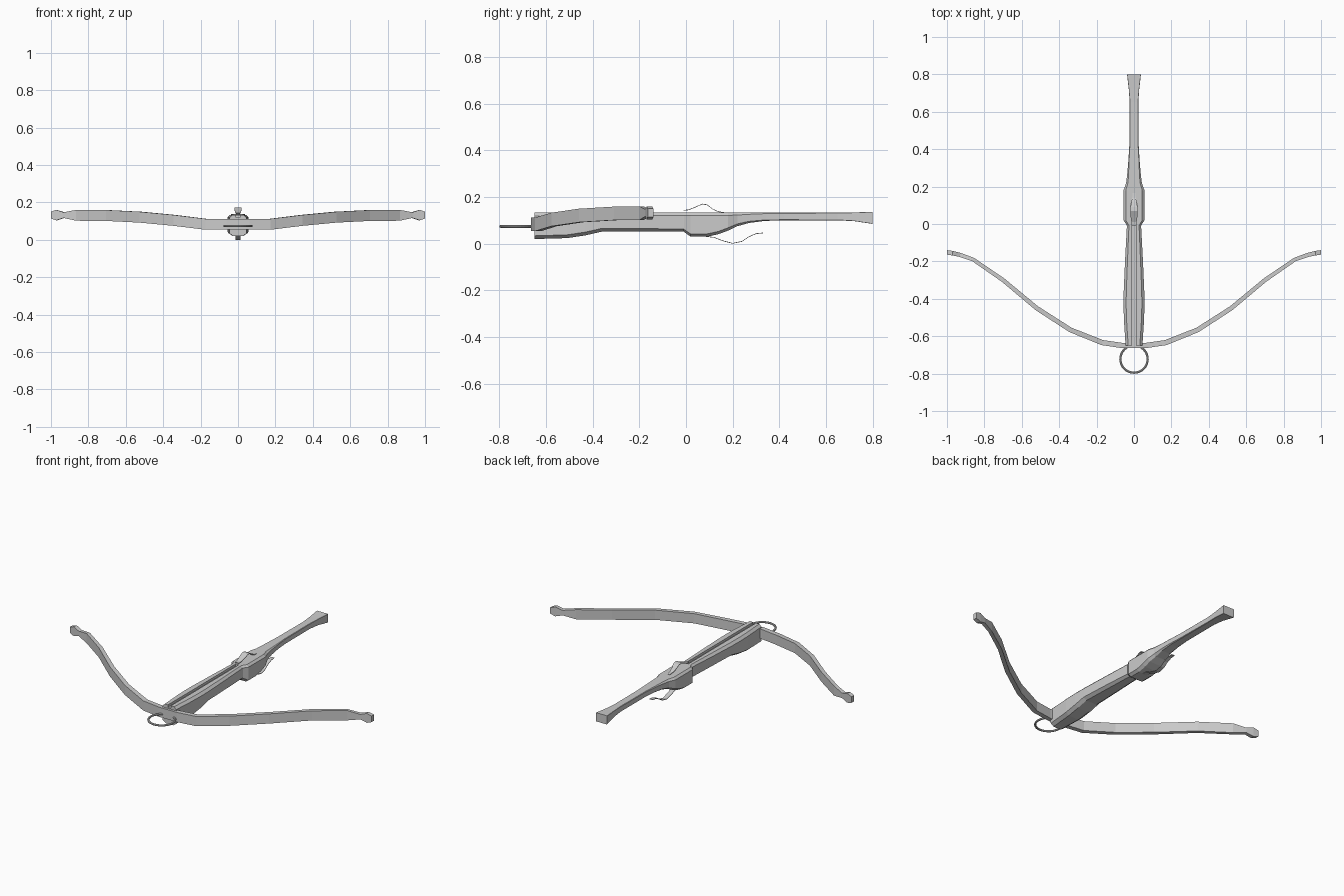
import bpy, bmesh, math
from mathutils import Vector


def finish(name, bm):
    bmesh.ops.remove_doubles(bm, verts=bm.verts, dist=1e-5)
    bmesh.ops.recalc_face_normals(bm, faces=bm.faces)
    me = bpy.data.meshes.new(name)
    bm.to_mesh(me)
    bm.free()
    ob = bpy.data.objects.new(name, me)
    bpy.context.collection.objects.link(ob)
    return ob


def loft(name, sections):
    bm = bmesh.new()
    rings = [[bm.verts.new(p) for p in s] for s in sections]
    n = len(rings[0])
    for a, b in zip(rings, rings[1:]):
        for i in range(n):
            j = (i + 1) % n
            bm.faces.new((a[i], a[j], b[j], b[i]))
    bm.faces.new(rings[0])
    bm.faces.new(rings[-1])
    return finish(name, bm)


# Stock: y, half width, bottom, top, chamfer, groove depth
STOCK = [
    (-0.65, .045, .020, .133, .014, .014), (-0.51, .054, .024, .133, .014, .014),
    (-0.43, .056, .036, .133, .014, .014), (-0.36, .055, .052, .133, .014, .014),
    (-0.20, .048, .052, .133, .013, .014), (-0.01, .038, .052, .133, .011, .014),
    (-0.008, .038, .050, .133, .011, 0), (0.02, .056, .030, .133, .012, 0),
    (0.09, .056, .030, .133, .012, 0), (0.14, .056, .041, .133, .012, 0),
    (0.18, .056, .056, .133, .012, 0), (0.22, .042, .075, .133, .010, 0),
    (0.27, .036, .089, .133, .007, 0), (0.34, .030, .098, .133, .004, 0),
    (0.42, .025, .100, .133, .003, 0), (0.65, .023, .100, .133, .002, 0),
    (0.72, .028, .097, .134, .001, 0), (0.80, .037, .085, .137, .001, 0)]


def stock_section(y, w, b, t, c, g):
    half = [(.010, t - g), (.010, t), (w - c, t), (w, t - c), (w, b + c), (w - c * 1.4, b)]
    pts = half + [(-x, z) for x, z in reversed(half)]
    return [(x, y, z) for x, z in pts]


loft("stock", [stock_section(*s) for s in STOCK])

# Bow: x, y, centre z, half height, half thickness for one arm
ARM = [
    (0.06, -.650, .083, .029, .014), (0.17, -.634, .083, .029, .014),
    (0.34, -.566, .104, .029, .013), (0.52, -.450, .121, .029, .012),
    (0.70, -.300, .130, .029, .011), (0.86, -.190, .131, .029, .010),
    (0.93, -.165, .132, .015, .011), (0.97, -.156, .132, .028, .012),
    (1.00, -.152, .132, .018, .012)]
PATH = [(-x, *r) for x, *r in reversed(ARM)] + ARM
bow = []
for i, (x, y, z, h, t) in enumerate(PATH):
    p, q = PATH[max(i - 1, 0)], PATH[min(i + 1, len(PATH) - 1)]
    d = Vector((q[0] - p[0], q[1] - p[1], 0)).normalized()
    n = Vector((-d.y, d.x, 0)) * t
    if abs(x) > .99:
        n = Vector((0, t, 0))
    c, up = Vector((x, y, z)), Vector((0, 0, h))
    bow.append([c - n - up, c + n - up, c + n + up, c - n + up])
loft("bow_limbs", bow)

# Foot stirrup ring
bpy.ops.mesh.primitive_torus_add(location=(0, -.722, .074), major_radius=.073,
                                 minor_radius=.006, major_segments=32, minor_segments=8)
bpy.context.object.name = "stirrup_ring"


# Thin bent strips: y, z, half width
def strip(name, pts, t=.0015):
    loft(name, [[(-w, y, z - t), (w, y, z - t), (w, y, z + t), (-w, y, z + t)]
                for y, z, w in pts])


strip("trigger_lever", [(.05, .036, .014), (.12, .027, .014), (.16, .012, .014),
                        (.20, .0016, .013), (.24, .010, .012), (.27, .030, .011),
                        (.30, .043, .011), (.33, .046, .010)])
strip("bolt_clip", [(-.01, .143, .012), (.01, .145, .014), (.04, .157, .018),
                    (.07, .170, .020), (.09, .167, .019), (.115, .148, .014),
                    (.14, .137, .010), (.165, .133, .008)])
